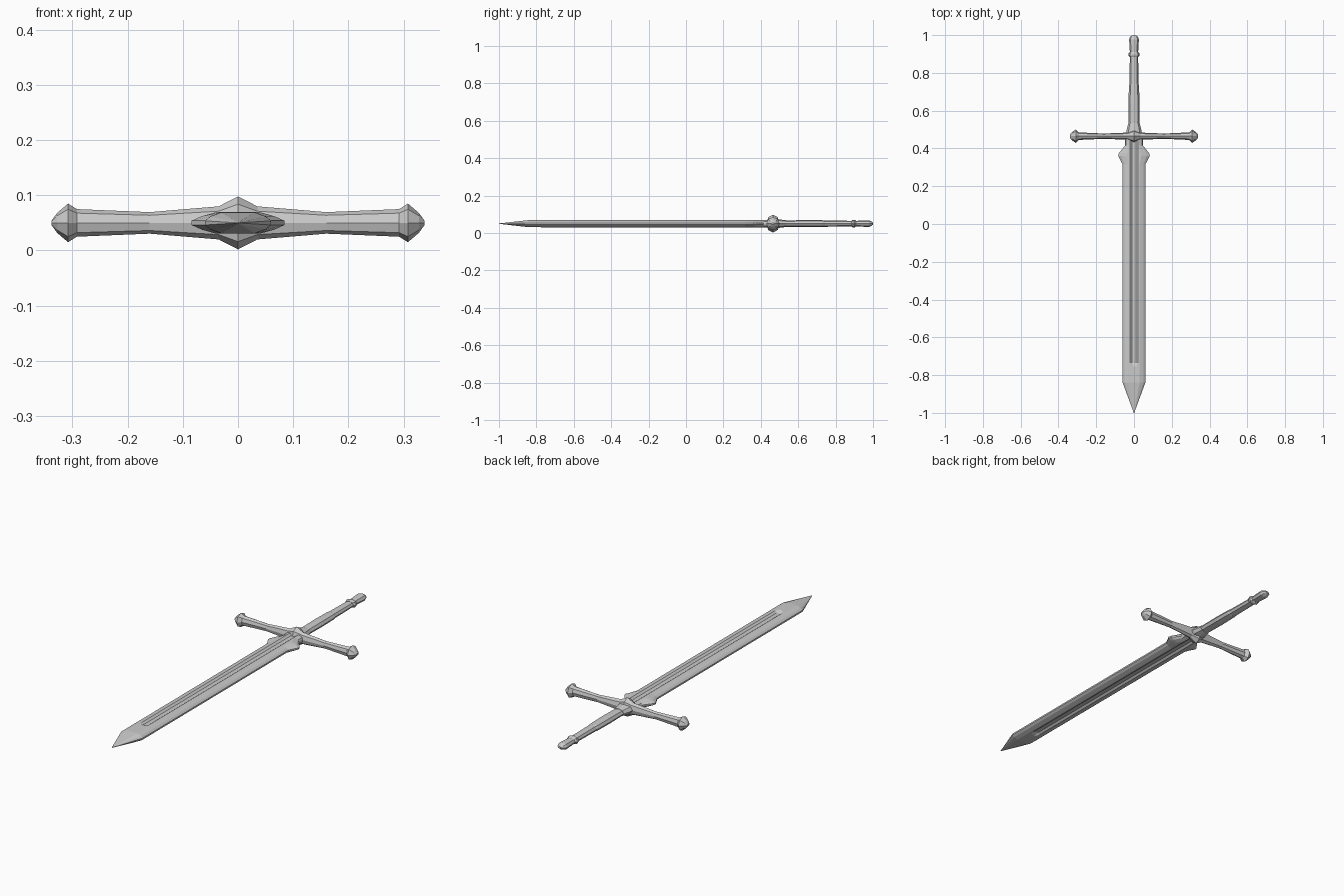
import bpy, bmesh, math
from mathutils import Vector

ZC = 0.05       # height of the sword's mid plane
GUARD_Y = 0.465


def loft(name, rings):
    """Skin a list of equal-length closed rings and cap both ends."""
    bm = bmesh.new()
    rows = [[bm.verts.new(p) for p in ring] for ring in rings]
    n = len(rows[0])
    for a, b in zip(rows, rows[1:]):
        for i in range(n):
            j = (i + 1) % n
            bm.faces.new((a[i], a[j], b[j], b[i]))
    bm.faces.new(rows[0])
    bm.faces.new(rows[-1])
    bmesh.ops.remove_doubles(bm, verts=bm.verts, dist=0.00005)
    bmesh.ops.recalc_face_normals(bm, faces=bm.faces)
    mesh = bpy.data.meshes.new(name)
    bm.to_mesh(mesh)
    bm.free()
    obj = bpy.data.objects.new(name, mesh)
    bpy.context.collection.objects.link(obj)
    return obj


def octagon(a, b):
    return [(a * math.cos(k * math.pi / 4), b * math.sin(k * math.pi / 4))
            for k in range(8)]


def blade_ring(y, w, bevel, t, groove, depth):
    # quarter outline from cutting edge to fuller floor, mirrored twice
    q = [(w, t * 0.2), (bevel, t * 0.62), (bevel * 0.6, t),
         (groove, t), (groove * 0.5, t - depth)]
    top = q + [(-x, z) for x, z in reversed(q)]
    full = top + [(-x, -z) for x, z in top]
    return [Vector((x, y, ZC + z)) for x, z in full]


# Blade with fuller, pointed tip and side lugs near the guard
blade = [
    (-1.00, 0.0012, 0.0010, 0.001, 0.0004, 0),
    (-0.84, 0.060, 0.050, 0.019, 0.020, 0),
    (-0.755, 0.060, 0.050, 0.0195, 0.012, 0),
    (-0.735, 0.060, 0.050, 0.0195, 0.021, 0.008),
    (0.315, 0.060, 0.050, 0.0195, 0.021, 0.008),
    (0.36, 0.084, 0.066, 0.0195, 0.021, 0.008),
    (0.375, 0.080, 0.064, 0.0195, 0.021, 0.008),
    (0.415, 0.048, 0.043, 0.0195, 0.021, 0.008),
    (0.455, 0.046, 0.042, 0.0195, 0.021, 0.008),
]
loft("blade", [blade_ring(*s) for s in blade])

# Crossguard with central boss and flared ends: (x, half depth, half height)
half = [(0.035, 0.019, 0.030), (0.16, 0.014, 0.0195), (0.292, 0.020, 0.025),
        (0.308, 0.036, 0.035), (0.328, 0.022, 0.018), (0.338, 0.010, 0.004)]
guard = [(-x, a, b) for x, a, b in reversed(half)] + [(0, 0.036, 0.048)] + half
loft("crossguard", [[Vector((x, GUARD_Y + u, ZC + v)) for u, v in octagon(a, b)]
                    for x, a, b in guard])


def along_y(name, stations):
    loft(name, [[Vector((u, y, ZC + v)) for u, v in octagon(a, b)]
                for y, a, b in stations])


# Collar, two-stage grip and pommel: (y, half width, half height)
along_y("grip_collar", [(0.47, 0.042, 0.024), (0.495, 0.040, 0.023),
                        (0.535, 0.030, 0.018)])
along_y("lower_grip", [(0.53, 0.028, 0.017), (0.64, 0.029, 0.019),
                       (0.735, 0.027, 0.018), (0.742, 0.023, 0.016)])
along_y("upper_grip", [(0.735, 0.024, 0.017), (0.89, 0.022, 0.015)])
along_y("pommel", [(0.885, 0.024, 0.016), (0.892, 0.030, 0.020),
                   (0.902, 0.030, 0.020), (0.910, 0.022, 0.015),
                   (0.978, 0.026, 0.018), (0.992, 0.020, 0.012),
                   (1.00, 0.008, 0.005)])
